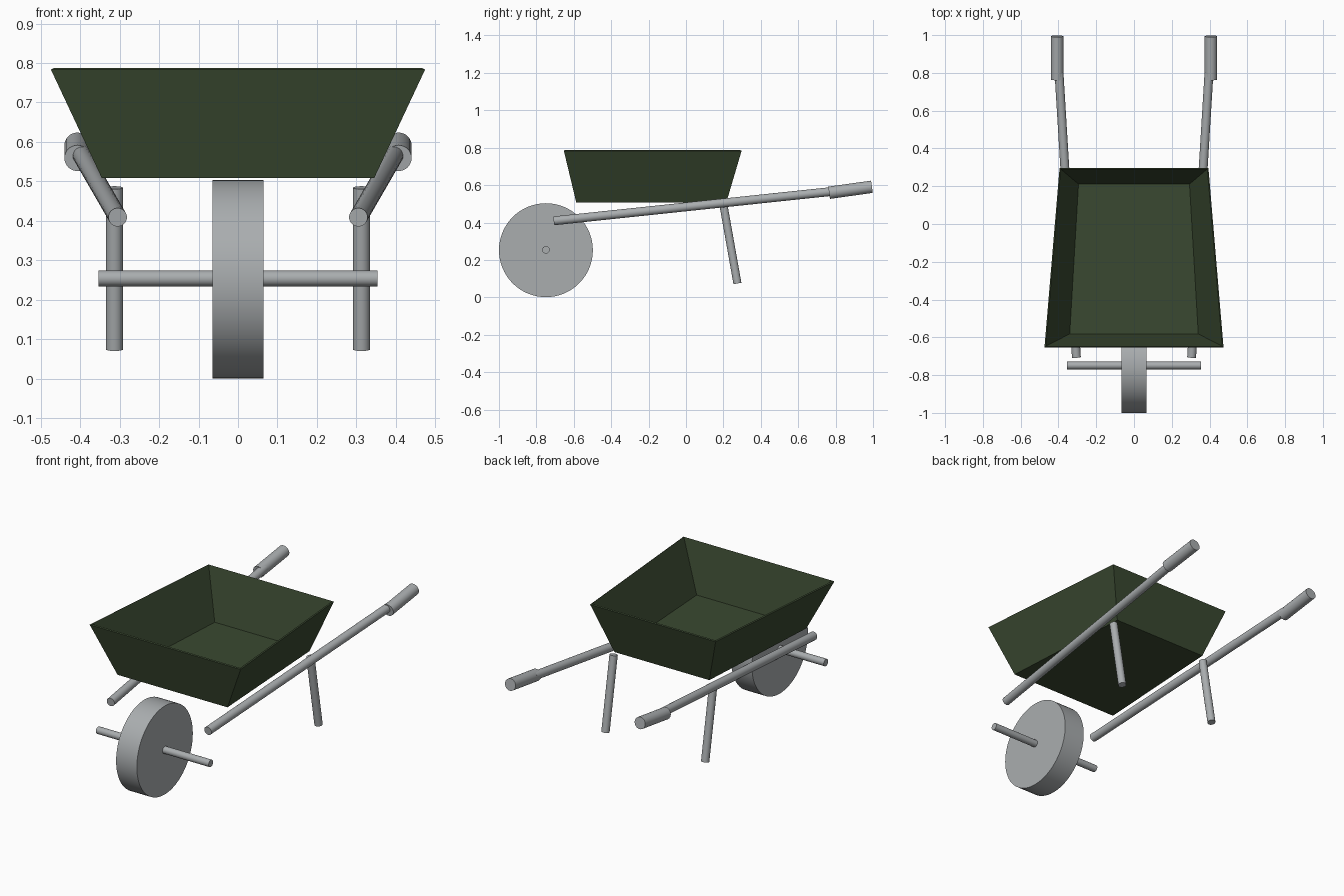
import bpy
import bmesh
from mathutils import Vector

if "Cube" in bpy.data.objects:
    bpy.data.objects.remove(bpy.data.objects["Cube"])


def material(name, rgb):
    m = bpy.data.materials.new(name)
    m.diffuse_color = (*rgb, 1)
    m.use_nodes = True
    m.node_tree.nodes["Principled BSDF"].inputs["Base Color"].default_value = m.diffuse_color
    return m


STEEL = material("grey steel", (0.40, 0.42, 0.43))
GREEN = material("dark green", (0.042, 0.066, 0.030))


def rod(name, a, b, radius, sides=32):
    """Capped cylinder running from point a to point b."""
    a, b = Vector(a), Vector(b)
    bpy.ops.mesh.primitive_cylinder_add(vertices=sides, radius=radius,
                                        depth=(b - a).length, location=(a + b) / 2)
    ob = bpy.context.object
    ob.rotation_euler = (b - a).to_track_quat('Z', 'Y').to_euler()
    ob.name = name
    ob.data.materials.append(STEEL)
    bpy.ops.object.shade_smooth_by_angle()
    return ob


# Wheel and axle
rod("wheel", (-0.065, -0.749, 0.252), (0.065, -0.749, 0.252), 0.251, 64)
rod("axle", (-0.354, -0.749, 0.254), (0.354, -0.749, 0.254), 0.02)

# Frame rails, grips and legs on both sides
for s, side in ((-1, "left"), (1, "right")):
    rod(side + "_rail", (s * 0.305, -0.706, 0.409), (s * 0.397, 0.80, 0.568), 0.0235)
    rod(side + "_grip", (s * 0.407, 0.765, 0.559), (s * 0.407, 0.994, 0.591), 0.033)
    rod(side + "_leg", (s * 0.313, 0.275, 0.074), (s * 0.313, 0.202, 0.484), 0.0215)

# Tray: open tapered tub, narrower at the floor and towards the handles
bm = bmesh.new()
rings = []
for z, front, fx, back, bx in ((0.508, -0.587, 0.345, 0.216, 0.298),
                               (0.783, -0.653, 0.474, 0.297, 0.394)):
    rings.append([bm.verts.new(p) for p in
                  ((-fx, front, z), (fx, front, z), (bx, back, z), (-bx, back, z))])
low, high = rings
bm.faces.new(low[::-1])
for i in range(4):
    j = (i + 1) % 4
    bm.faces.new((low[i], low[j], high[j], high[i]))
mesh = bpy.data.meshes.new("tray")
bm.to_mesh(mesh)
bm.free()
tray = bpy.data.objects.new("tray", mesh)
bpy.context.collection.objects.link(tray)
mesh.materials.append(GREEN)
wall = tray.modifiers.new("wall", 'SOLIDIFY')
wall.thickness = 0.007
wall.offset = -1
wall.use_even_offset = True
